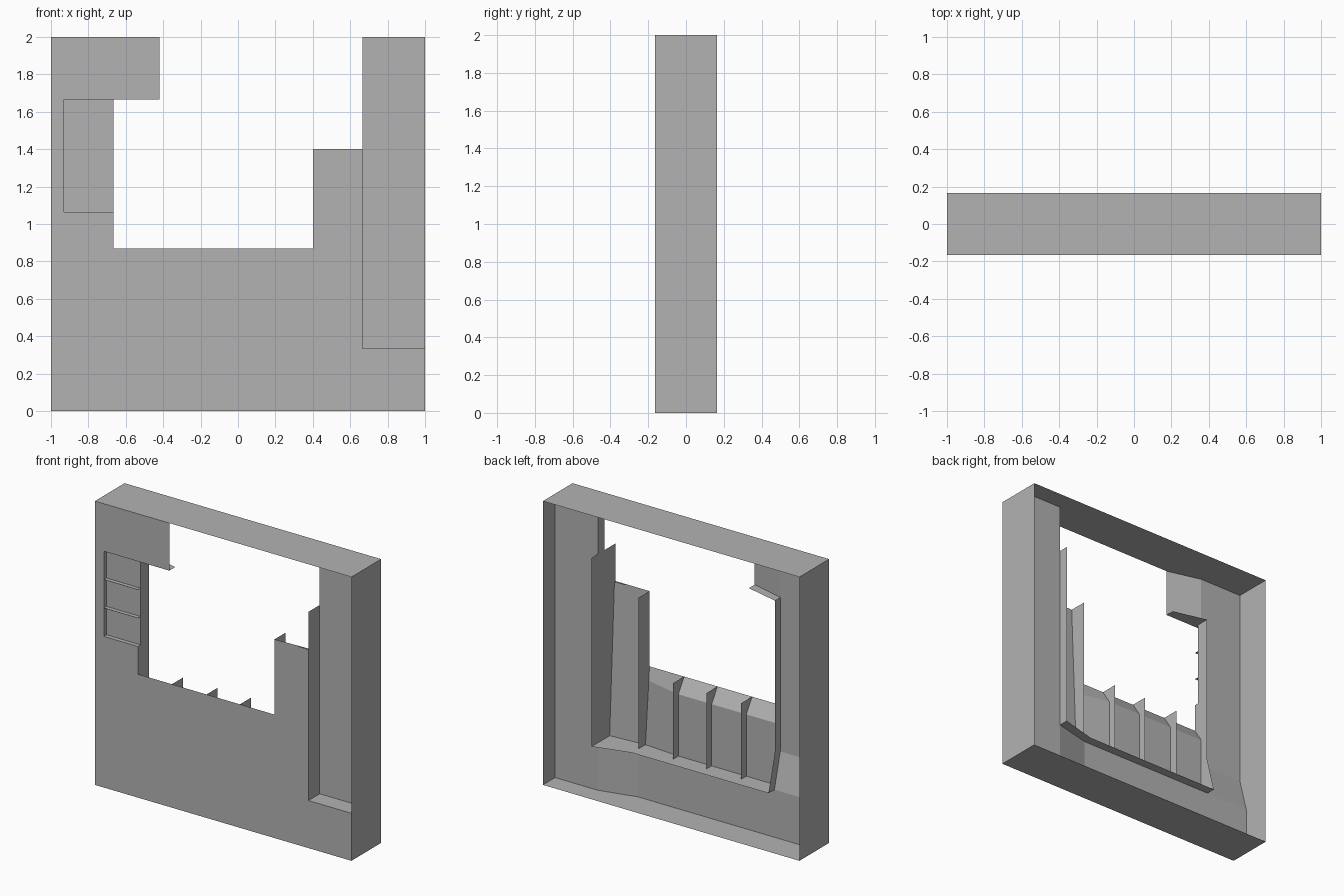
import bpy
from mathutils import Vector

cube = bpy.data.objects.get("Cube")
if cube:
    bpy.data.objects.remove(cube, do_unlink=True)

grey = bpy.data.materials.new("plain_grey")
grey.use_nodes = True
colour = (0.45, 0.45, 0.45, 1)
grey.diffuse_color = colour
grey.node_tree.nodes["Principled BSDF"].inputs["Base Color"].default_value = colour

FRONT, BACK = -0.165, 0.165     # outer depth
SKIN = -0.10                    # inner side of the front skin
RIB = -0.04                     # back edge of the ribs
IN, LOW = 0.665, 0.335          # inner ring
SILL, HEAD = 0.87, 1.665        # opening


def make(name, verts, faces, facing):
    """Build a thin sheet whose faces look along the facing vector."""
    mesh = bpy.data.meshes.new(name)
    mesh.from_pydata(verts, [], faces)
    mesh.update()
    if sum(p.area * p.normal.dot(Vector(facing)) for p in mesh.polygons) < 0:
        mesh.flip_normals()
    mesh.materials.append(grey)
    obj = bpy.data.objects.new(name, mesh)
    bpy.context.collection.objects.link(obj)
    return obj


def outline(name, axis, at, points, sign):
    """Flat sheet at a set place on one axis, from a 2D outline."""
    verts = []
    for p in points:
        v = list(p)
        v.insert(axis, at)
        verts.append(v)
    facing = [0, 0, 0]
    facing[axis] = sign
    return make(name, verts, [range(len(verts))], facing)


def rect(name, axis, at, a, b, sign):
    return outline(name, axis, at,
                   [(a[0], b[0]), (a[1], b[0]), (a[1], b[1]), (a[0], b[1])], sign)


def loft(name, rows, facing=(0, 1, 0)):
    """Sheet through matching rows of points."""
    n = len(rows[0])
    faces = [(r * n + i, r * n + i + 1, (r + 1) * n + i + 1, (r + 1) * n + i)
             for r in range(len(rows) - 1) for i in range(n - 1)]
    return make(name, [p for row in rows for p in row], faces, facing)


# Outer frame
depth, wide, tall = (FRONT, BACK), (-1, 1), (0, 2)
rect("left_side", 0, 1, depth, tall, 1)
rect("right_side", 0, -1, depth, tall, -1)
rect("top_plate", 2, 2, wide, depth, 1)
rect("bottom_plate", 2, 0, wide, depth, -1)

# Front skin with its stepped opening and recesses
NICHE_X, NICHE_Z, NICHE_Y = -0.93, 1.065, -0.135
outline("front_skin", 1, FRONT, [
    (-1, 0), (1, 0), (1, LOW), (IN, LOW), (IN, 1.4), (0.4, 1.4), (0.4, SILL),
    (-IN, SILL), (-IN, NICHE_Z), (NICHE_X, NICHE_Z), (NICHE_X, HEAD),
    (-0.42, HEAD), (-0.42, 2), (-1, 2)], -1)

# Shelved niche
niche = (NICHE_X, -IN)
rect("niche_back", 1, NICHE_Y, niche, (NICHE_Z, HEAD), -1)
rect("niche_side", 0, NICHE_X, (FRONT, NICHE_Y), (NICHE_Z, HEAD), 1)
for i in range(4):
    rect("niche_shelf", 2, NICHE_Z + 0.2 * i, niche, (FRONT, NICHE_Y), -1 if i == 3 else 1)

# Tall recessed panel
PANEL, PANEL_BACK = -0.04, 0.03
rect("recess_panel", 1, PANEL, (IN, 1), (LOW, 2), -1)
rect("recess_floor", 2, LOW, (IN, 1), (FRONT, PANEL), 1)
rect("recess_panel_back", 1, PANEL_BACK, (IN, 1), (0, 2), 1)
rect("recess_panel_edge", 0, IN, (PANEL, PANEL_BACK), (HEAD, 2), -1)

# Upright walls and ribs
rect("recess_wall", 0, IN, (FRONT, 0.10), (LOW, HEAD), 1)
for x, top in ((0.4, 1.4), (0.13, SILL), (-0.13, SILL), (-0.4, SILL)):
    rect("rib", 0, x, (FRONT, RIB), (LOW, top), -1)
outline("opening_wall", 0, -IN, [
    (FRONT, LOW), (0.03, LOW), (RIB, 0.6), (RIB, HEAD), (NICHE_Y, HEAD),
    (NICHE_Y, NICHE_Z), (FRONT, NICHE_Z)], 1)

# Ledges
outline("inner_floor", 2, LOW, [
    (-IN, FRONT), (IN, FRONT), (IN, 0.10), (0.4, 0.03), (-IN, 0.03)], 1)
outline("upper_ledge", 2, HEAD, [
    (-IN, FRONT), (-0.42, FRONT), (-0.42, SKIN), (-IN, RIB)], -1)

# Back of the lower band
loft("lower_band_back", [[(x, y, z) for x, y in
     ((-1, -0.035), (0.4, -0.035), (IN, PANEL_BACK))] for z in (0, LOW)])

# Back of the right column and upper arm
loft("column_back", [[(x, y, z) for x in (-1, -IN)]
     for y, z in ((-0.035, LOW), (SKIN, 0.58), (SKIN, HEAD), (SKIN, 2))])
loft("upper_arm_back", [[(x, y, z) for x, y in ((-IN, SKIN), (-0.42, FRONT))]
     for z in (HEAD, 2)])

# Back of the skin below the opening, bevelled to the sill
loft("sill_back", [[(-IN, y, z), (0.13, y, z)]
     for y, z in ((SKIN, LOW), (SKIN, 0.77), (FRONT, SILL))])
loft("sill_blend", [[(0.13, y, z), (0.4, y2, z)] for y, y2, z in
     ((SKIN, -0.12, LOW), (SKIN, -0.157, 0.77), (FRONT, FRONT, SILL))])
loft("step_back", [[(0.4, -0.12, LOW), (IN, SKIN, LOW)],
                   [(0.4, FRONT, 1.4), (IN, FRONT + 0.012, 1.4)]])
